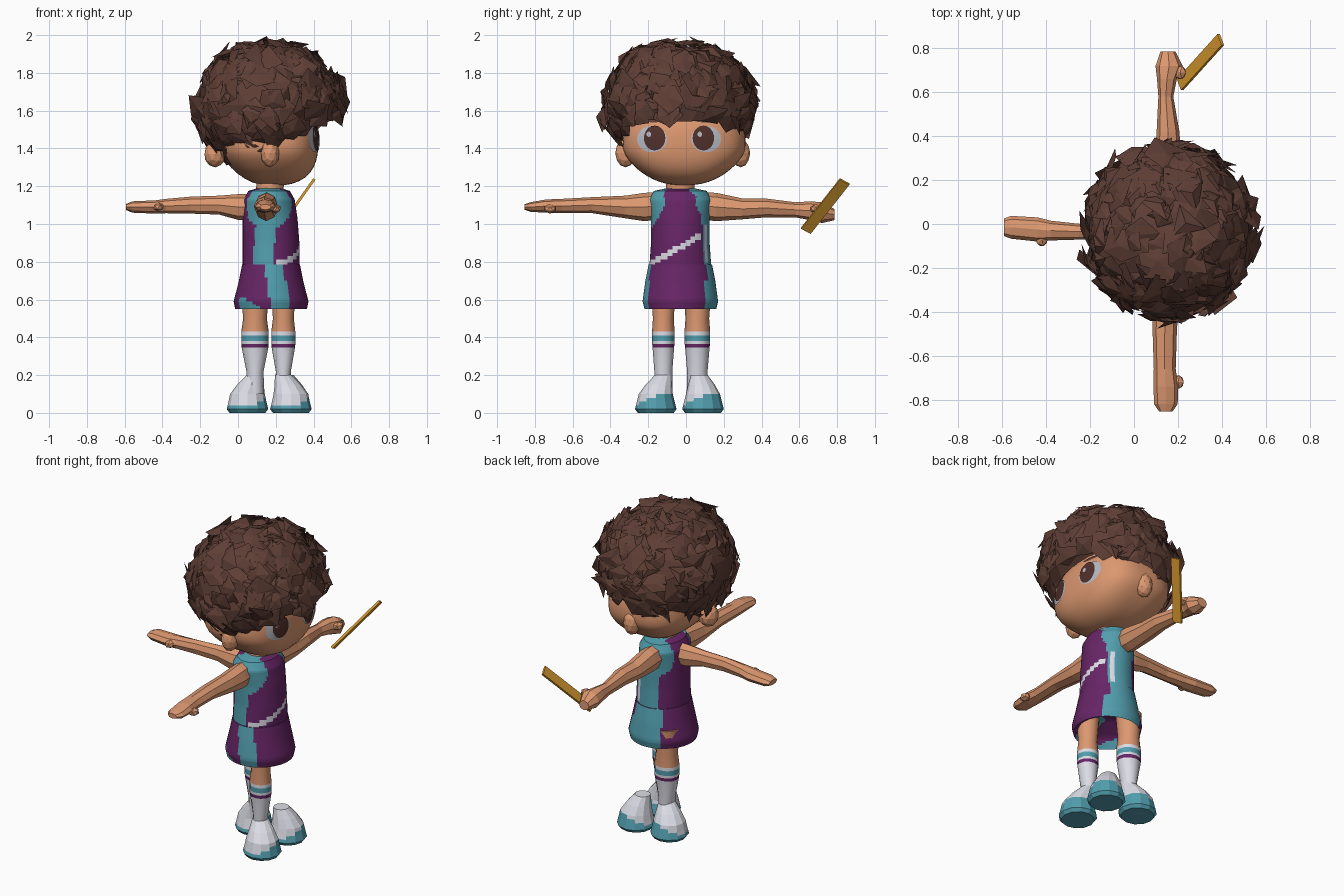
import bpy, bmesh, math, random
from mathutils import Vector, Matrix

if "Cube" in bpy.data.objects:
    bpy.data.objects.remove(bpy.data.objects["Cube"])

random.seed(4)


def srgb(r, g, b):
    return [(c / 255 / 12.92) if c < 10 else ((c / 255 + 0.055) / 1.055) ** 2.4 for c in (r, g, b)] + [1]


COLOURS = {"skin": (220, 152, 112), "hair_brown": (94, 62, 53), "purple": (103, 37, 102),
           "teal": (82, 158, 174), "white": (220, 220, 230), "gold": (218, 156, 48),
           "eye_brown": (80, 48, 42), "eye_grey": (182, 186, 196)}
MATS = {}
for key, col in COLOURS.items():
    MATS[key] = bpy.data.materials.new(key)
    MATS[key].diffuse_color = srgb(*col)


def finish(name, bm, mats, rule=None, smooth=None):
    """Turn a bmesh into an object; rule(centre) gives the material index."""
    bmesh.ops.recalc_face_normals(bm, faces=bm.faces)
    if rule:
        for f in bm.faces:
            f.material_index = rule(f.calc_center_median())
    me = bpy.data.meshes.new(name)
    bm.to_mesh(me)
    bm.free()
    for m in mats:
        me.materials.append(MATS[m])
    ob = bpy.data.objects.new(name, me)
    bpy.context.collection.objects.link(ob)
    if smooth:
        bpy.context.view_layer.objects.active = ob
        ob.select_set(True)
        bpy.ops.object.shade_smooth_by_angle(angle=math.radians(smooth))
        ob.select_set(False)
    return ob


AXES = {"z": ((1, 0, 0), (0, 1, 0)), "x": ((0, 1, 0), (0, 0, 1)), "y": ((1, 0, 0), (0, 0, 1))}


def refine(rings, n):
    out = []
    for a, b in zip(rings, rings[1:]):
        out += [[p + (q - p) * i / n for p, q in zip(a, b)] for i in range(n)]
    return out + [rings[-1]]


def loft(name, rings, axis, segs, mats, rule=None, smooth=None, sub=1):
    """Skin elliptical rings (x, y, z, radius u, radius v) along an axis."""
    bm = bmesh.new()
    u, v = map(Vector, AXES[axis])
    loops = []
    for x, y, z, a, b in refine(rings, sub):
        loops.append([bm.verts.new(Vector((x, y, z)) + u * a * math.cos(t) + v * b * math.sin(t))
                      for t in (2 * math.pi * i / segs for i in range(segs))])
    for p, q in zip(loops, loops[1:]):
        for i in range(segs):
            j = (i + 1) % segs
            bm.faces.new((p[i], p[j], q[j], q[i]))
    bm.faces.new(loops[0])
    bm.faces.new(loops[-1])
    return finish(name, bm, mats, rule, smooth)


CX, CY = 0.17, -0.03  # body axis

# ---- torso: purple vest, teal side panels and armholes, white diagonal sash


def vest_rule(c):
    dx, dy = c.x - CX, c.y - CY
    if dx > 0.03 and abs(c.z - (0.895 + 0.56 * c.y)) < 0.016 and c.y < 0.08:
        return 2
    if dy > 0.08 and abs(dx - 0.075) < 0.012 and 0.8 < c.z < 1.0:
        return 2
    if math.hypot(dx + 0.01, c.z - 1.1) < 0.125 and abs(dy) > 0.085 and c.z > 0.97:
        return 1
    if dy < -0.05:
        return 1 if abs(dx + 0.035 - 0.1 * max(c.z - 0.85, 0)) < 0.055 else 0
    return 1 if dy > 0.05 and -0.06 < dx < 0.1 else 0


loft("vest", [(0.175, CY, 0.76, 0.15, 0.165), (0.175, CY, 0.9, 0.15, 0.155),
              (0.17, CY, 1.03, 0.145, 0.155), (0.165, CY, 1.13, 0.135, 0.165),
              (0.165, CY, 1.175, 0.11, 0.14), (0.165, CY, 1.19, 0.06, 0.07)],
     "z", 72, ["purple", "teal", "white"], vest_rule, 40, sub=8)

# ---- shorts: flared, with curved teal side bands and teal lower corners


def shorts_rule(c):
    dx, dy = c.x - CX, c.y - CY
    s = abs(dy) / max(math.hypot(dx, dy), 1e-4)
    if dy < 0:
        band = abs(dx - 0.02 - 0.15 * (0.78 - c.z)) < 0.05
        corner = dx < -0.05 and c.z < 0.56 + 0.5 * (-dx - 0.05) and s > 0.4
        return 1 if s > 0.5 and (band or corner) else 0
    return 1 if s > (0.8 if c.z > 0.7 else 0.68) and dx > -0.09 else 0


loft("shorts", [(CX, CY, 0.66, 0.03, 0.03), (CX, CY, 0.6, 0.15, 0.15), (0.175, CY, 0.55, 0.19, 0.19),
                (0.175, CY, 0.59, 0.198, 0.2), (0.175, CY, 0.7, 0.17, 0.185),
                (0.175, CY, 0.785, 0.153, 0.168)],
     "z", 60, ["purple", "teal"], shorts_rule, 40, sub=5)

# ---- legs with striped socks


def sock_rule(c):
    if c.z > 0.43:
        return 0
    if 0.38 < c.z < 0.41:
        return 2
    return 3 if 0.345 < c.z < 0.365 else 1


for name, x, y, k in (("front_leg", 0.24, -0.12, 0.95), ("back_leg", 0.09, 0.06, 1.08)):
    loft(name, [(x, y, 0.1, 0.045 * k, 0.05 * k), (x, y, 0.22, 0.042 * k, 0.05 * k),
                (x, y, 0.345, 0.065 * k, 0.06 * k), (x, y, 0.365, 0.067 * k, 0.062 * k),
                (x, y, 0.38, 0.067 * k, 0.062 * k), (x, y, 0.41, 0.067 * k, 0.063 * k),
                (x, y, 0.43, 0.067 * k, 0.063 * k), (x, y, 0.5, 0.058 * k, 0.058 * k),
                (x, y, 0.66, 0.07 * k, 0.07 * k)],
         "z", 12, ["skin", "white", "teal", "purple"], sock_rule, 40)

# ---- shoes: teal soles and toes, white uppers rising to a collar
for name, x, y, lx, ly in (("front_shoe", 0.28, -0.16, 0.24, -0.12), ("side_shoe", 0.28, 0.09, 0.25, 0.07),
                           ("back_shoe", 0.05, 0.09, 0.09, 0.06)):
    def shoe_rule(c):
        toe = min(max((c.x - x + c.y - y) / 0.1, 0), 1)
        return 0 if c.z < 0.05 + 0.06 * toe else 1

    loft(name, [(x, y, 0.0, 0.095, 0.095), (x, y, 0.02, 0.11, 0.11), (x, y, 0.06, 0.1, 0.1),
                (x, y, 0.1, 0.092, 0.09), (0.6 * x + 0.4 * lx, 0.6 * y + 0.4 * ly, 0.15, 0.07, 0.07),
                (lx, ly, 0.2, 0.045, 0.045)],
         "z", 12, ["teal", "white"], shoe_rule, sub=2)

# ---- neck and arms
loft("neck", [(0.165, CY, 1.14, 0.075, 0.08), (0.175, CY, 1.27, 0.07, 0.07)], "z", 12, ["skin"], smooth=40)
loft("right_arm", [(0.15, -0.1, 1.1, 0.06, 0.07), (0.15, -0.22, 1.09, 0.062, 0.075), (0.145, -0.32, 1.09, 0.06, 0.06),
                   (0.14, -0.5, 1.1, 0.055, 0.042), (0.14, -0.66, 1.095, 0.05, 0.038),
                   (0.145, -0.74, 1.095, 0.056, 0.035), (0.145, -0.82, 1.09, 0.054, 0.026),
                   (0.145, -0.855, 1.09, 0.03, 0.015)], "y", 8, ["skin"])
loft("left_arm", [(0.15, 0.03, 1.1, 0.06, 0.07), (0.155, 0.16, 1.09, 0.062, 0.075), (0.155, 0.3, 1.08, 0.06, 0.055),
                  (0.155, 0.42, 1.085, 0.052, 0.05), (0.145, 0.58, 1.075, 0.034, 0.04),
                  (0.15, 0.66, 1.07, 0.045, 0.05), (0.16, 0.72, 1.06, 0.062, 0.055),
                  (0.155, 0.785, 1.05, 0.035, 0.03)], "y", 8, ["skin"])
loft("rear_arm", [(0.1, -0.03, 1.09, 0.06, 0.07), (0.0, -0.03, 1.09, 0.055, 0.068), (-0.1, -0.03, 1.1, 0.042, 0.05),
                  (-0.25, -0.035, 1.1, 0.036, 0.045), (-0.38, -0.03, 1.095, 0.045, 0.038),
                  (-0.44, -0.025, 1.09, 0.055, 0.035), (-0.56, -0.015, 1.09, 0.052, 0.03),
                  (-0.592, -0.015, 1.09, 0.04, 0.016)], "x", 8, ["skin"])


def blob(name, p, s, div):
    bm = bmesh.new()
    bmesh.ops.create_icosphere(bm, subdivisions=div, radius=1, matrix=Matrix.Translation(p) @ Matrix.Diagonal((*s, 1)))
    finish(name, bm, ["skin"])


for name, p in (("right_thumb", (0.2, -0.72, 1.08)), ("left_thumb", (0.21, 0.69, 1.08)),
                ("rear_thumb", (-0.42, -0.07, 1.09))):
    blob(name, p, (0.03, 0.035, 0.025), 1)

# ---- flat baton held in the left hand
a, b = Vector((0.21, 0.635, 0.965)), Vector((0.395, 0.84, 1.225))
d = (b - a).normalized()
n = Vector((0.8, 0, -0.57))
n = (n - d * n.dot(d)).normalized()
w = n.cross(d)
bm = bmesh.new()
bmesh.ops.create_cube(bm, size=1)
for v in bm.verts:
    v.co = (a + b) / 2 + d * v.co.x * (b - a).length + w * v.co.y * 0.06 + n * v.co.z * 0.014
finish("baton", bm, ["gold"])

# ---- head: flattened rounded block facing +x, jaw narrowing downward
HC, HR = Vector((0.16, -0.01, 1.43)), Vector((0.265, 0.325, 0.225))
PX, PS = 3.2, 2.4


def face_x(y, z):
    r = 1 - abs((y - HC.y) / HR.y) ** PS - abs((z - HC.z) / HR.z) ** PS
    return HC.x + HR.x * max(r, 0) ** (1 / PX)


bm = bmesh.new()
bmesh.ops.create_icosphere(bm, subdivisions=4, radius=1)
for v in bm.verts:
    lo, hi = 0, 3
    for _ in range(30):
        m = (lo + hi) / 2
        inside = abs(v.co.x * m) ** PX + abs(v.co.y * m) ** PS + abs(v.co.z * m) ** PS < 1
        lo, hi = (m, hi) if inside else (lo, m)
    v.co = HC + Vector([v.co[i] * lo * HR[i] for i in range(3)])
    drop = min(max((1.38 - v.co.z) / 0.18, 0), 1)
    v.co.y = HC.y + (v.co.y - HC.y) * (1 - 0.22 * drop)
    if v.co.x < 0.3:
        v.co.x = 0.3 + (v.co.x - 0.3) * (1 - 0.25 * drop)
finish("head", bm, ["skin"], smooth=40)


def face_disc(name, y, z, ry, rz, lift, mat):
    """Thin patch that follows the face surface."""
    bm = bmesh.new()
    rows = [[bm.verts.new((face_x(y + ry * k * math.cos(t), z + rz * k * math.sin(t)) + lift,
                           y + ry * k * math.cos(t), z + rz * k * math.sin(t)))
             for t in (i * math.pi / 10 for i in range(20))] for k in (1, 0.6, 0.2)]
    for p, q in zip(rows, rows[1:]):
        for i in range(20):
            j = (i + 1) % 20
            bm.faces.new((p[i], p[j], q[j], q[i]))
    bm.faces.new(rows[-1])
    ob = finish(name, bm, [mat])
    if ob.data.polygons[0].normal.x < 0:
        ob.data.flip_normals()


for side, tag in ((-1, "right"), (1, "left")):
    y = -0.037 + side * 0.135
    face_disc(tag + "_eye_white", y + side * 0.008, 1.45, 0.08, 0.07, 0.004, "eye_grey")
    face_disc(tag + "_iris", y - side * 0.006, 1.455, 0.057, 0.066, 0.007, "eye_brown")
    face_disc(tag + "_eye_glint", y - 0.025, 1.475, 0.012, 0.014, 0.009, "eye_grey")
    face_disc(tag + "_brow", y, 1.55, 0.055, 0.012, 0.004, "hair_brown")

# ---- ears
blob("right_ear", (0.17, -0.32, 1.375), (0.05, 0.055, 0.075), 2)
blob("left_ear", (0.17, 0.29, 1.375), (0.05, 0.05, 0.075), 2)
blob("rear_ear", (-0.12, -0.05, 1.37), (0.06, 0.06, 0.07), 2)

# ---- hair: faceted shell plus broad ragged tufts, open over the face
QC, QR = Vector((0.16, -0.035, 1.63)), Vector((0.375, 0.385, 0.325))


def covered(c):
    rise = min(max((c.x - 0.14) / 0.2, 0), 1)
    if abs(c.y + 0.02) > 0.28:
        rise *= 0.65
    return c.z > 1.29 + 0.28 * rise


def on_shell(nrm, k):
    return QC + Vector([nrm[i] * QR[i] for i in range(3)]) * k


bm = bmesh.new()
bmesh.ops.create_icosphere(bm, subdivisions=3, radius=1)
for v in bm.verts:
    v.co = on_shell(v.co, random.uniform(0.95, 1.02))
bmesh.ops.delete(bm, geom=[f for f in bm.faces if not covered(f.calc_center_median())], context="FACES")
for i in range(300):
    z, t = random.uniform(-0.97, 1), random.uniform(0, 2 * math.pi)
    r = math.sqrt(1 - z * z)
    nrm = Vector((r * math.cos(t), r * math.sin(t), z))
    c = on_shell(nrm, random.uniform(0.98, 1.05))
    if not covered(c):
        continue
    tilt = Vector([random.uniform(-0.4, 0.4) for _ in range(3)])
    rot = (nrm + tilt).to_track_quat("Z", "Y")
    sides, size = random.choice((3, 4, 5)), random.uniform(0.06, 0.12)
    hub = bm.verts.new(c + nrm * 0.018)
    rim = [bm.verts.new(c + rot @ Vector((math.cos(q), math.sin(q), 0)) * size * random.uniform(0.65, 1.1))
           for q in (2 * math.pi * k / sides + t for k in range(sides))]
    for p in rim:
        p.co.z = min(p.co.z, 1.995)
    for k in range(sides):
        bm.faces.new((hub, rim[k], rim[(k + 1) % sides]))
finish("hair", bm, ["hair_brown"])

for m in bpy.data.materials:
    if m.users and not m.is_grease_pencil:
        m.use_nodes = True
        m.node_tree.nodes["Principled BSDF"].inputs["Base Color"].default_value = m.diffuse_color
